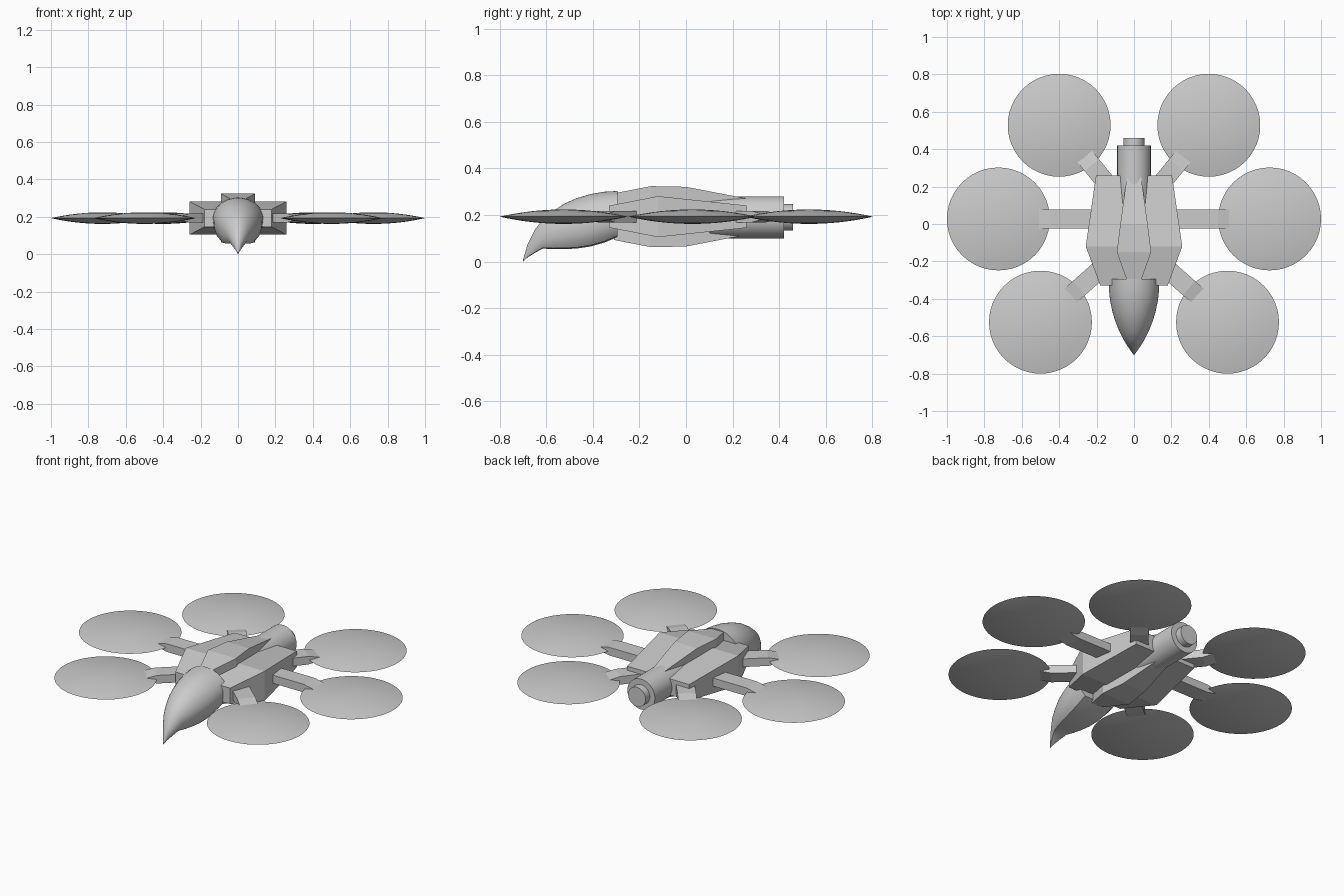
import bpy, bmesh, math
from mathutils import Vector

if "Cube" in bpy.data.objects:
    bpy.data.objects.remove(bpy.data.objects["Cube"])

ZC = 0.193  # height of the rotor plane


def make(name, bm, smooth=None):
    bmesh.ops.recalc_face_normals(bm, faces=bm.faces)
    me = bpy.data.meshes.new(name)
    bm.to_mesh(me)
    bm.free()
    ob = bpy.data.objects.new(name, me)
    bpy.context.collection.objects.link(ob)
    if smooth:
        bpy.ops.object.select_all(action='DESELECT')
        ob.select_set(True)
        bpy.context.view_layer.objects.active = ob
        bpy.ops.object.shade_smooth_by_angle(angle=math.radians(smooth))
    return ob


def loft(name, loops, smooth=None):
    """Skin a list of equal-length closed loops and cap both ends."""
    bm = bmesh.new()
    rings = [[bm.verts.new(p) for p in loop] for loop in loops]
    n = len(rings[0])
    for a, b in zip(rings, rings[1:]):
        for i in range(n):
            j = (i + 1) % n
            bm.faces.new((a[i], a[j], b[j], b[i]))
    bm.faces.new(rings[0])
    bm.faces.new(rings[-1])
    bmesh.ops.remove_doubles(bm, verts=bm.verts, dist=1e-5)
    return make(name, bm, smooth)


def circle(r, fn, n=48):
    return [fn(r * math.cos(2 * math.pi * i / n), r * math.sin(2 * math.pi * i / n))
            for i in range(n)]


# Wide flank hull: y, half width, half height
flanks = [(-0.33, 0.18, 0.047), (-0.12, 0.258, 0.088), (0.26, 0.203, 0.048)]
loft("flank_hull", [[(-w, y, ZC - h), (w, y, ZC - h), (w, y, ZC + h), (-w, y, ZC + h)]
                    for y, w, h in flanks])

# Raised central spine, above and below the flanks
spine = [(-0.31, 0.035, 0.1), (-0.15, 0.092, 0.131), (0.0, 0.073, 0.128), (0.26, 0.037, 0.078)]
loft("central_spine", [[(-w, y, ZC - h), (w, y, ZC - h), (w, y, ZC + h), (-w, y, ZC + h)]
                       for y, w, h in spine])

# Beak-shaped nose: y, half width, top z, bottom z
nose = [(-0.295, 0.135, 0.303, 0.105), (-0.35, 0.134, 0.3, 0.082), (-0.41, 0.128, 0.29, 0.065),
        (-0.47, 0.115, 0.272, 0.056), (-0.52, 0.1, 0.25, 0.054), (-0.57, 0.08, 0.218, 0.054),
        (-0.615, 0.058, 0.182, 0.056), (-0.65, 0.037, 0.135, 0.037), (-0.68, 0.016, 0.075, 0.018),
        (-0.7, 0.001, 0.006, 0.0)]
loops = []
for y, w, top, bot in nose:
    mid = bot + (top - bot) * 0.45
    loop = [(w * math.cos(math.pi * i / 24), y, mid + (top - mid) * math.sin(math.pi * i / 24))
            for i in range(25)]
    low = [(0.97, 0.33), (0.88, 0.68), (0.7, 0.95)]
    loop += [(-w * f, y, mid - (mid - bot) * g) for f, g in low]
    loop += [(0, y, bot)]
    loop += [(w * f, y, mid - (mid - bot) * g) for f, g in reversed(low)]
    loops.append(loop)
loft("beak_nose", loops, 35)

# Stepped tail cylinder
for name, r, y0, y1 in [("tail_drum", 0.09, 0.1, 0.42), ("tail_cap", 0.057, 0.4, 0.46)]:
    loft(name, [circle(r, lambda a, b: (a, y, ZC - 0.003 + b)) for y in (y0, y1)], 40)

# Arms and lens-shaped rotors, three per side
R, T = 0.275, 0.031
pairs = [("front", (0.5, -0.525), (0.15, -0.215)),
         ("middle", (0.725, 0.027), (0.2, 0.027)),
         ("rear", (0.4, 0.528), (0.12, 0.185))]
for side, s in (("right", 1), ("left", -1)):
    for pos, (cx, cy), root in pairs:
        fr = [1 - k / 8 for k in range(8)]
        disc = []
        for f, sg in [(f, -1) for f in reversed(fr[1:])] + [(f, 1) for f in fr]:
            z = ZC + sg * T * (1 - f * f)
            disc.append(circle(R * f, lambda a, b: (s * cx + a, cy + b, z), 48))
        loft(f"{pos}_{side}_rotor", disc, 15)

        c, a = Vector((s * cx, cy, ZC)), Vector((s * root[0], root[1], ZC))
        d = (c - a).normalized()
        side_v = Vector((-d.y, d.x, 0)) * 0.05
        up = Vector((0, 0, 0.024))
        end = c - d * (R - 0.06)
        tip_up = up * 0.45
        body = c - d * (R + 0.0)
        loft(f"{pos}_{side}_arm",
             [[p - side_v - u, p + side_v - u, p + side_v + u, p - side_v + u]
              for p, u in ((a, up), (body, up), (end, tip_up))])
